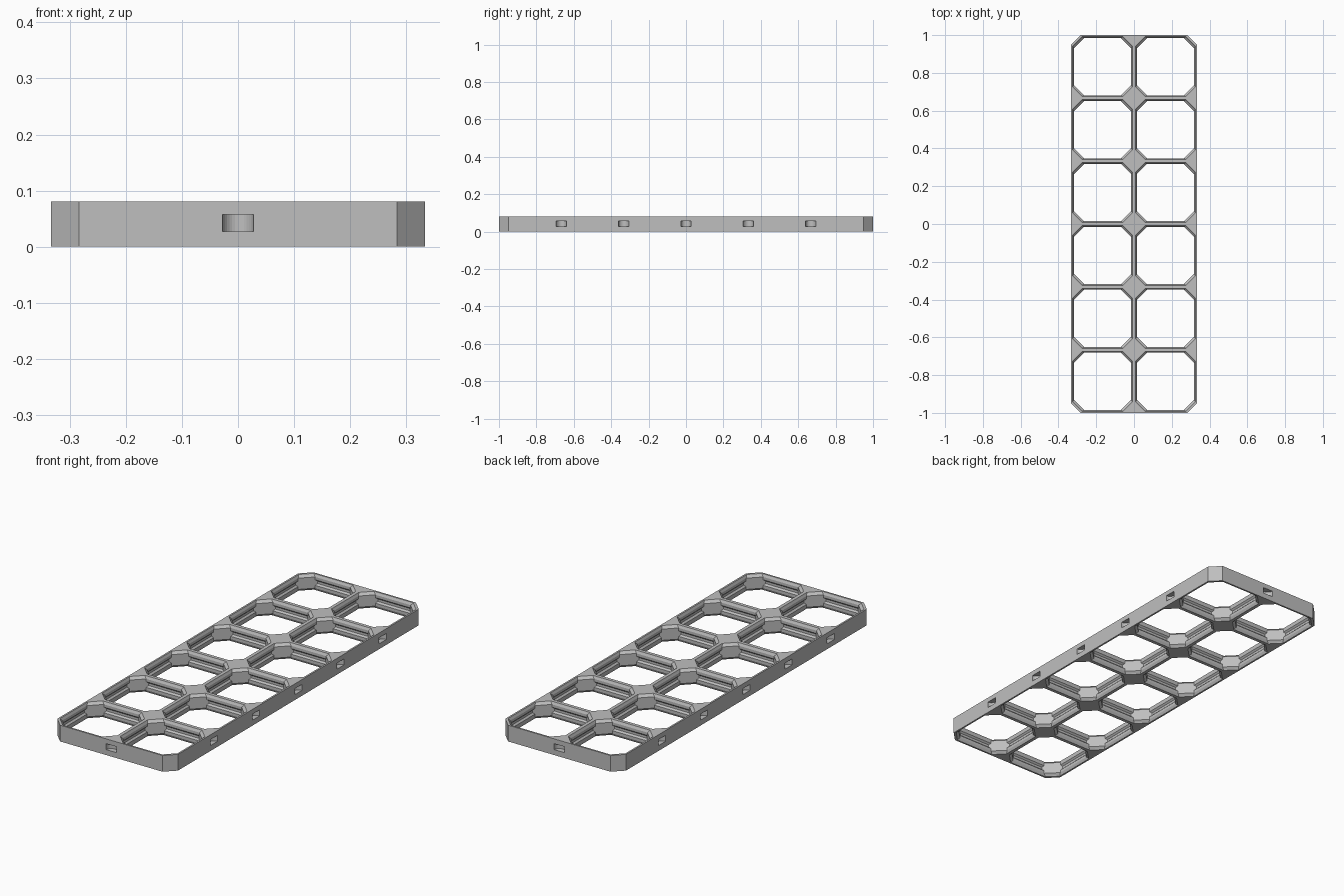
import bpy, bmesh, math
from mathutils import Matrix

if "Cube" in bpy.data.objects:
    bpy.data.objects.remove(bpy.data.objects["Cube"])

PITCH = 1 / 3          # cell spacing
COLS, ROWS = 2, 6
HEIGHT = 0.081
MID = HEIGHT / 2


def octagon(hx, hy, c):
    """Rectangle outline with corners cut by c, counter-clockwise."""
    return [(hx, -hy + c), (hx, hy - c), (hx - c, hy), (-hx + c, hy),
            (-hx, hy - c), (-hx, -hy + c), (-hx + c, -hy), (hx - c, -hy)]


def loft(bm, rings, cx=0, cy=0):
    """Closed solid through a stack of (outline, z) rings."""
    loops = [[bm.verts.new((x + cx, y + cy, z)) for x, y in pts] for pts, z in rings]
    for a, b in zip(loops, loops[1:]):
        n = len(a)
        for i in range(n):
            bm.faces.new((a[i], a[(i + 1) % n], b[(i + 1) % n], b[i]))
    bm.faces.new(loops[0][::-1])
    bm.faces.new(loops[-1])


def make(name, bm):
    bmesh.ops.recalc_face_normals(bm, faces=bm.faces)
    me = bpy.data.meshes.new(name)
    bm.to_mesh(me)
    bm.free()
    ob = bpy.data.objects.new(name, me)
    bpy.context.collection.objects.link(ob)
    return ob


grey = bpy.data.materials.new("grey plastic")
grey.diffuse_color = (0.52, 0.52, 0.52, 1)
grey.use_nodes = True
grey.node_tree.nodes["Principled BSDF"].inputs["Base Color"].default_value = grey.diffuse_color

# Solid plate with chamfered corners
bm = bmesh.new()
outline = octagon(COLS * PITCH / 2, ROWS * PITCH / 2, 0.05)
loft(bm, [(outline, 0), (outline, HEIGHT)])
plate = make("grid_plate", bm)
plate.data.materials.append(grey)

# Cell openings: half width a, corner diagonal x + y = s, mirrored about mid height
half = [(0.0, 0.160, 0.249), (0.006, 0.160, 0.249), (0.014, 0.152, 0.249),
        (0.028, 0.152, 0.249), (0.036, 0.156, 0.261), (MID, 0.158, 0.266),
        (MID + 0.01, 0.158, 0.266)]
profile = [(-d, a, s) for d, a, s in reversed(half[1:])] + half[1:]
rings = [(octagon(a, a, 2 * a - s), MID + d) for d, a, s in profile]
bm = bmesh.new()
for i in range(COLS):
    for j in range(ROWS):
        loft(bm, rings, (i - (COLS - 1) / 2) * PITCH, (j - (ROWS - 1) / 2) * PITCH)
cells = make("cell_cutter", bm)

# Round clip slots in the rim, where the ribs meet it
spots = [(sx * COLS * PITCH / 2, (j - ROWS / 2) * PITCH)
         for sx in (-1, 1) for j in range(1, ROWS)]
spots += [(0, sy * ROWS * PITCH / 2) for sy in (-1, 1)]
bm = bmesh.new()
for x, y in spots:
    bmesh.ops.create_cone(bm, cap_ends=True, segments=32, radius1=0.028, radius2=0.028,
                          depth=0.03, matrix=Matrix.Translation((x, y, 0.042)))
slots = make("slot_cutter", bm)

for cutter in (cells, slots):
    cutter.data.materials.append(grey)
    cutter.hide_render = True
    cutter.hide_set(True)
    mod = plate.modifiers.new(cutter.name, 'BOOLEAN')
    mod.operation = 'DIFFERENCE'
    mod.solver = 'EXACT'
    mod.object = cutter
